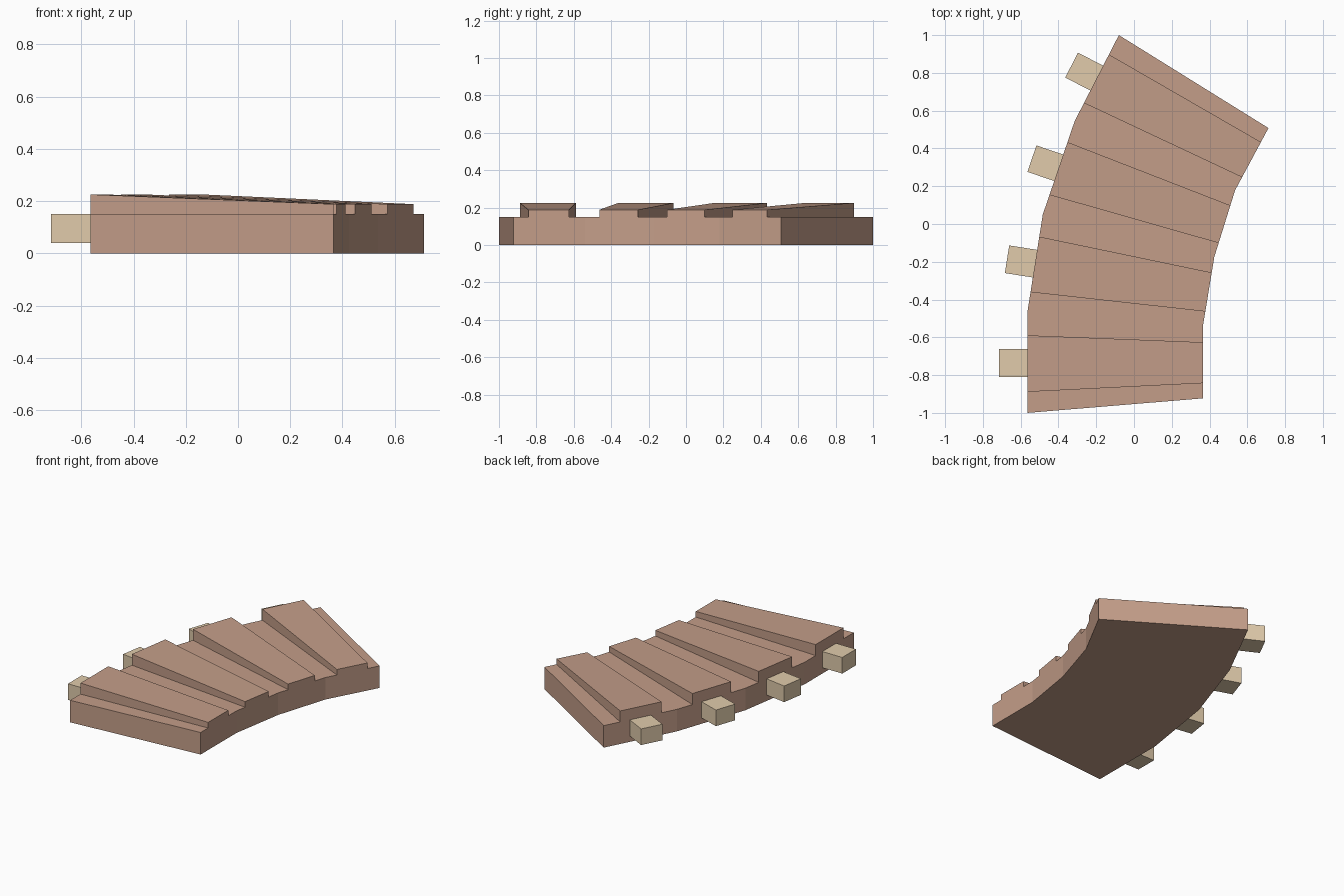
import bpy, bmesh
from mathutils import Vector

if "Cube" in bpy.data.objects:
    bpy.data.objects.remove(bpy.data.objects["Cube"])

OUTER = [(-0.565, -1.0), (-0.565, -0.47), (-0.483, 0.05), (-0.314, 0.545), (-0.08, 1.0)]
INNER = [(0.365, -0.923), (0.365, -0.54), (0.425, -0.175), (0.535, 0.178), (0.712, 0.508)]
DECK, HIGH_OUT, HIGH_IN = 0.15, 0.225, 0.188
TOOTH = (0.21, 0.775)          # span of each raised block along its segment


def material(name, color):
    m = bpy.data.materials.new(name)
    m.diffuse_color = (*color, 1)
    m.use_nodes = True
    m.node_tree.nodes["Principled BSDF"].inputs["Base Color"].default_value = m.diffuse_color
    return m


def finish(name, bm, mat):
    bmesh.ops.remove_doubles(bm, verts=bm.verts, dist=1e-5)
    bmesh.ops.recalc_face_normals(bm, faces=bm.faces)
    me = bpy.data.meshes.new(name)
    bm.to_mesh(me)
    bm.free()
    me.materials.append(mat)
    ob = bpy.data.objects.new(name, me)
    bpy.context.collection.objects.link(ob)


stone = material("clay", (0.55, 0.34, 0.25))
sand = material("sand", (0.75, 0.60, 0.41))
outer = [Vector((*p, 0)) for p in OUTER]
inner = [Vector((*p, 0)) for p in INNER]

# Curved wall: stations along the arc, with a sloped block on each segment
bm = bmesh.new()


def quad(*pts):
    bm.faces.new([bm.verts.new(p) for p in pts])


def up(p, z):
    return Vector((p.x, p.y, z))


stations = [(outer[0], inner[0])]
for i in range(4):
    for t in (*TOOTH, 1.0):
        stations.append((outer[i].lerp(outer[i + 1], t), inner[i].lerp(inner[i + 1], t)))

for k, ((o0, i0), (o1, i1)) in enumerate(zip(stations, stations[1:])):
    quad(o0, i0, i1, o1)
    quad(o0, o1, up(o1, DECK), up(o0, DECK))
    quad(i0, i1, up(i1, DECK), up(i0, DECK))
    o0, i0, o1, i1 = (up(p, DECK) for p in (o0, i0, o1, i1))
    if k % 3 == 1:
        O0, O1 = up(o0, HIGH_OUT), up(o1, HIGH_OUT)
        I0, I1 = up(i0, HIGH_IN), up(i1, HIGH_IN)
        quad(o0, o1, O1, O0)
        quad(i0, i1, I1, I0)
        quad(o0, i0, I0, O0)
        quad(o1, i1, I1, O1)
        quad(O0, I0, I1, O1)
    else:
        quad(o0, i0, i1, o1)
for o, i in (stations[0], stations[-1]):
    quad(o, i, up(i, DECK), up(o, DECK))
finish("curved_wall", bm, stone)

# Beam ends sticking out of the middle of each outer segment
for n in range(4):
    bm = bmesh.new()
    along = (outer[n + 1] - outer[n]).normalized()
    out = Vector((-along.y, along.x, 0))
    mid = (outer[n] + outer[n + 1]) / 2
    a, b = mid - along * 0.074, mid + along * 0.074
    base = [bm.verts.new(up(p, 0.04)) for p in (a, b, b + out * 0.15, a + out * 0.15)]
    face = bm.faces.new(base)
    ext = bmesh.ops.extrude_face_region(bm, geom=[face], use_keep_orig=True)
    bmesh.ops.translate(bm, vec=(0, 0, 0.11),
                        verts=[g for g in ext["geom"] if isinstance(g, bmesh.types.BMVert)])
    finish(f"beam_end_{n + 1}", bm, sand)
